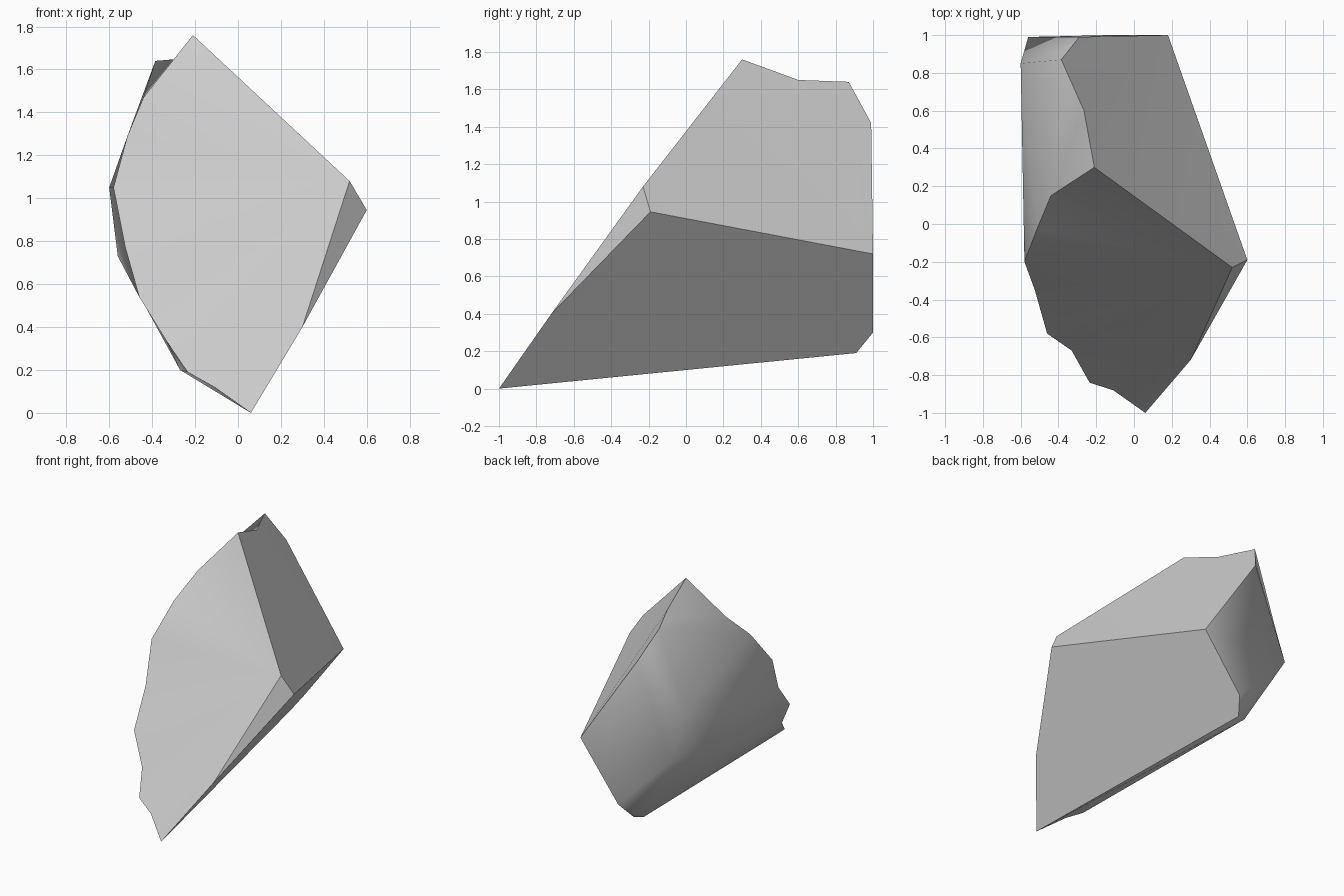
import bpy
import bmesh

cube = bpy.data.objects.get("Cube")
if cube:
    bpy.data.objects.remove(cube, do_unlink=True)

# Stone colour
stone = bpy.data.materials.new("stone_grey")
stone.use_nodes = True
colour = (0.6, 0.6, 0.6, 1)
stone.diffuse_color = colour
shader = stone.node_tree.nodes["Principled BSDF"]
shader.inputs["Base Color"].default_value = colour
shader.inputs["Roughness"].default_value = 0.9

bm = bmesh.new()
side_of = {}


def corner(x, y, z):
    return bm.verts.new((x, y, z))


def facet(side, *corners):
    """Add one flat facet and remember which side of the rock it is on."""
    side_of[bm.faces.new(corners)] = side


def fan(side, hub, rim):
    """Add triangles from a hub corner to each step along a rim."""
    for start, end in zip(rim, rim[1:]):
        facet(side, hub, start, end)


# Main corners
peak = corner(-0.21, 0.30, 1.76)
shoulder = corner(0.52, -0.23, 1.08)
elbow = corner(0.60, -0.19, 0.945)
knee = corner(0.30, -0.72, 0.40)
toe = corner(0.06, -1.0, 0)
back_corner = corner(0.18, 1.0, 0.72)
heel_top = corner(-0.135, 1.0, 0.30)
heel = corner(-0.20, 0.91, 0.19)
heel_inner = corner(-0.27, 0.89, 0.20)

# Back end of the ridge
ridge = corner(-0.265, 0.60, 1.65)
crest = corner(-0.385, 0.87, 1.64)
crest_drop = corner(-0.29, 0.99, 1.42)

# Bulges of the weathered side
upper_bulge = corner(-0.60, 0.85, 1.05)
lower_bulge = corner(-0.56, 0.99, 0.73)

# Chipped rim between the front and the weathered side, from top to toe
rim = [corner(*point) for point in (
    (-0.44, 0.15, 1.47),
    (-0.515, -0.03, 1.29),
    (-0.58, -0.20, 1.05),
    (-0.525, -0.35, 0.77),
    (-0.46, -0.58, 0.54),
    (-0.33, -0.67, 0.33),
    (-0.235, -0.84, 0.19),
    (-0.11, -0.88, 0.12),
)]
rim_top, rim_high, rim_bulge, rim_mid, rim_low, rim_chip, rim_foot, rim_end = rim

# Clean broken planes
fan("front", shoulder, [peak, *rim, toe, knee])
facet("chip", shoulder, knee, elbow)
fan("slope", back_corner,
    [elbow, shoulder, peak, ridge, crest, crest_drop])
facet("undercut", toe, knee, elbow, back_corner, heel_top, heel)

# Weathered side, wrapping round the back and underneath
fan("weathered", rim_top, [peak, ridge, crest, rim_high])
fan("weathered", upper_bulge,
    [rim_high, crest, crest_drop, lower_bulge, rim_mid, rim_bulge, rim_high])
fan("weathered", lower_bulge,
    [crest_drop, back_corner, heel_top, heel_inner, rim_chip, rim_low, rim_mid])
fan("weathered", heel_inner,
    [heel_top, heel, toe, rim_end, rim_foot, rim_chip])

# Smooth within each side, with crisp edges between sides
bmesh.ops.recalc_face_normals(bm, faces=bm.faces[:])
for face in bm.faces:
    face.smooth = True
for edge in bm.edges:
    edge.smooth = len({side_of[face] for face in edge.link_faces}) == 1

mesh = bpy.data.meshes.new("rock")
bm.to_mesh(mesh)
bm.free()
mesh.materials.append(stone)
rock = bpy.data.objects.new("rock", mesh)
bpy.context.collection.objects.link(rock)
